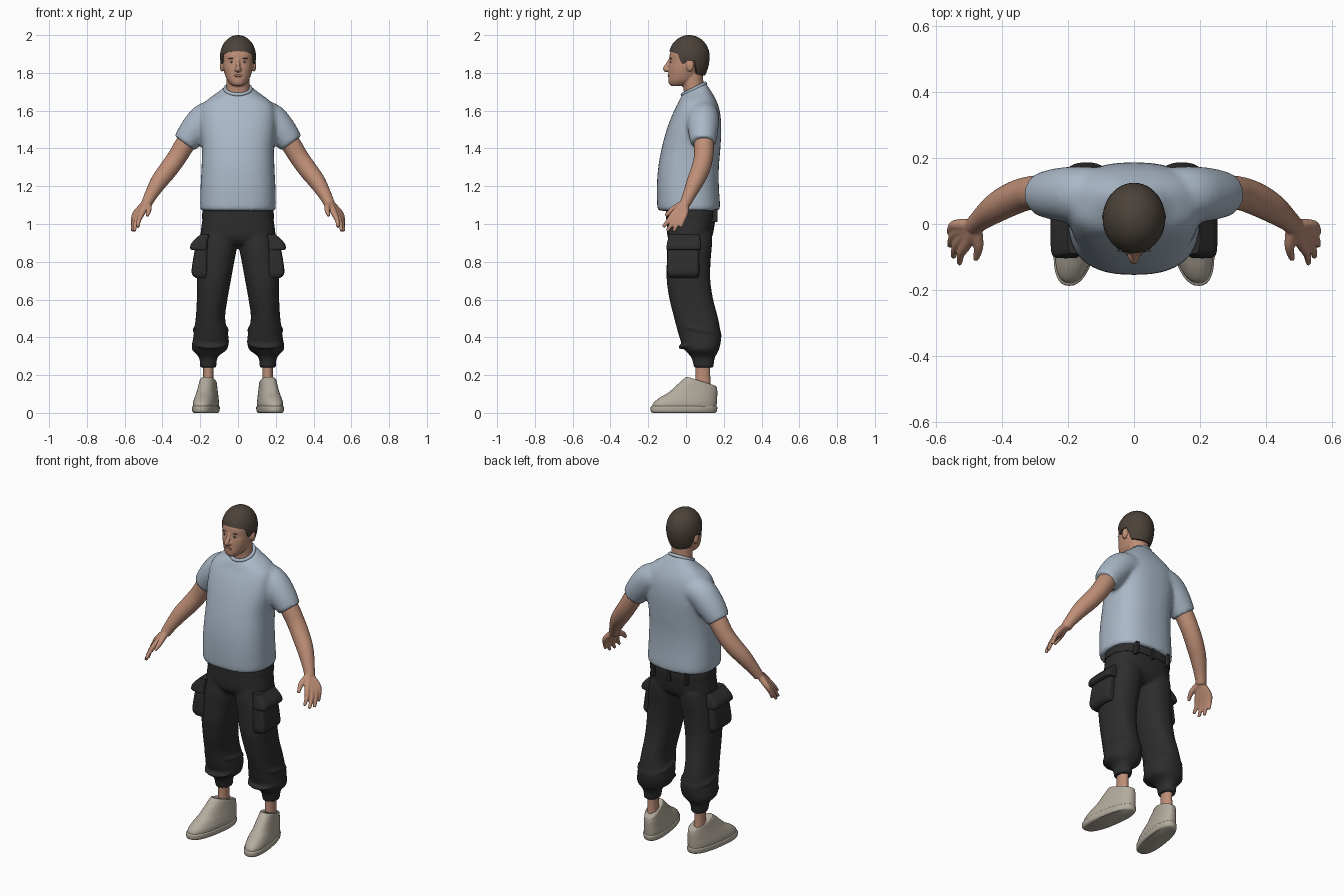
import bpy, bmesh, math
from mathutils import Vector, Matrix
from mathutils.bvhtree import BVHTree

if "Cube" in bpy.data.objects:
    bpy.data.objects.remove(bpy.data.objects["Cube"])


def material(name, rgb):
    m = bpy.data.materials.new(name)
    m.diffuse_color = (*rgb, 1)
    m.use_nodes = True
    m.node_tree.nodes["Principled BSDF"].inputs["Base Color"].default_value = m.diffuse_color
    return m


SKIN = material("skin", (0.52, 0.275, 0.185))
HAIR = material("dark brown hair", (0.07, 0.054, 0.042))
SHIRT = material("pale blue cloth", (0.40, 0.48, 0.57))
CLOTH = material("black cloth", (0.026, 0.026, 0.027))
SHOE = material("beige shoe", (0.45, 0.41, 0.34))
LIP = material("lip", (0.37, 0.16, 0.12))
WHITE = material("eye white", (0.55, 0.50, 0.46))
DARK = material("iris", (0.03, 0.022, 0.018))


def spline(keys, steps=5):
    """Smoothly interpolate rows of numbers (Catmull-Rom)."""
    out = []
    for i in range(len(keys) - 1):
        a, b, c, d = (keys[max(i - 1, 0)], keys[i], keys[i + 1],
                      keys[min(i + 2, len(keys) - 1)])
        for k in range(steps):
            t = k / steps
            out.append([0.5 * (2 * q + (r - p) * t + (2 * p - 5 * q + 4 * r - s) * t * t
                               + (3 * q - p - 3 * r + s) * t ** 3)
                        for p, q, r, s in zip(a, b, c, d)])
    return out + [list(keys[-1])]


def skin_rings(bm, rings):
    """Join rings of points into a closed skin."""
    rows = [[bm.verts.new(p) for p in ring] for ring in rings]
    n = len(rows[0])
    for a, b in zip(rows, rows[1:]):
        for i in range(n):
            bm.faces.new((a[i], a[(i + 1) % n], b[(i + 1) % n], b[i]))
    bm.faces.new(rows[0][::-1])
    bm.faces.new(rows[-1])


def upright(bm, keys, p=2.3, n=40):
    """Loft of level rings; keys are z, x0, x1, y0, y1 and optional tilt."""
    rings = []
    for z, x0, x1, y0, y1, tilt in spline([(*k, 0)[:6] for k in keys]):
        ring = []
        for i in range(n):
            a = math.tau * i / n
            c, s = math.cos(a), math.sin(a)
            u = math.copysign(abs(c) ** (2 / p), c)
            v = math.copysign(abs(s) ** (2 / p), s)
            dy = (y1 - y0) / 2 * v
            ring.append(((x0 + x1) / 2 + (x1 - x0) / 2 * u, (y0 + y1) / 2 + dy, z + tilt * dy))
        rings.append(ring)
    skin_rings(bm, rings)


def limb(bm, keys, n=20):
    """Round tube; keys are x, y, z, radius."""
    rows = spline(keys)
    pts = [Vector(r[:3]) for r in rows]
    rings = []
    for i, r in enumerate(rows):
        t = (pts[min(i + 1, len(pts) - 1)] - pts[max(i - 1, 0)]).normalized()
        u = t.cross(Vector((0, 1, 0))).normalized()
        v = u.cross(t)
        rings.append([pts[i] + r[3] * (u * math.cos(math.tau * k / n) + v * math.sin(math.tau * k / n))
                      for k in range(n)])
    skin_rings(bm, rings)


def blob(bm, at, size):
    bmesh.ops.create_uvsphere(bm, u_segments=20, v_segments=12, radius=1,
                              matrix=Matrix.Translation(at) @ Matrix.Diagonal((*size, 1)))


def mirror(bm):
    geom = bm.verts[:] + bm.edges[:] + bm.faces[:]
    new = bmesh.ops.duplicate(bm, geom=geom)["geom"]
    for v in new:
        if isinstance(v, bmesh.types.BMVert):
            v.co.x = -v.co.x


def finish(name, bm, mat, voxel=0, smooth=4):
    """Make the object; a voxel size fuses overlapping pieces into one skin."""
    bmesh.ops.recalc_face_normals(bm, faces=bm.faces[:])
    me = bpy.data.meshes.new(name)
    bm.to_mesh(me)
    bm.free()
    me.materials.append(mat)
    ob = bpy.data.objects.new(name, me)
    bpy.context.collection.objects.link(ob)
    bpy.ops.object.select_all(action='DESELECT')
    ob.select_set(True)
    bpy.context.view_layer.objects.active = ob
    if voxel:
        r = ob.modifiers.new("fuse", 'REMESH')
        r.mode, r.voxel_size, r.use_smooth_shade = 'VOXEL', voxel, True
        s = ob.modifiers.new("soften", 'SMOOTH')
        s.factor, s.iterations = 0.5, smooth
    else:
        bpy.ops.object.shade_smooth_by_angle(angle=math.radians(40))
    return ob


# shirt: sleeves fused to the torso
bm = bmesh.new()
limb(bm, [(.08, .09, 1.575, .08), (.165, .09, 1.56, .085), (.23, .09, 1.495, .08),
          (.282, .09, 1.427, .066)], 28)
mirror(bm)
upright(bm, [(z, -h, h, a, b, t) for z, h, a, b, t in (
    (1.07, .19, -.142, .168, 0), (1.09, .2, -.152, .18, 0), (1.2, .198, -.154, .174, 0),
    (1.3, .193, -.147, .174, 0), (1.4, .191, -.129, .182, 0), (1.5, .2, -.102, .187, 0),
    (1.58, .2, -.072, .182, 0), (1.63, .188, -.047, .17, 0), (1.665, .152, -.035, .15, .1),
    (1.692, .108, -.03, .125, .3), (1.715, .075, -.02, .105, .5))], 2.5)
finish("shirt", bm, SHIRT, 0.011)

# collar band
bpy.ops.mesh.primitive_torus_add(major_radius=.067, minor_radius=.010, major_segments=40, minor_segments=10,
                                 location=(0, .042, 1.715), rotation=(.46, 0, 0))
collar = bpy.context.object
collar.name = "collar"
collar.data.materials.append(SHIRT)
bpy.ops.object.shade_smooth()

# trousers: baggy legs with cuffs fused to the hips
bm = bmesh.new()
upright(bm, [(.24, .115, .2, .042, .145), (.29, .11, .205, .03, .152), (.315, .085, .225, .01, .165),
             (.34, .056, .245, -.01, .176), (.4, .05, .237, -.035, .186), (.5, .068, .224, -.062, .17),
             (.6, .056, .218, -.087, .144), (.7, .038, .217, -.102, .129), (.8, .02, .21, -.102, .13),
             (.88, .005, .204, -.1, .137), (.95, .002, .19, -.09, .14)])
# slack folds above the cuffs and behind the knees
for z, tilt in ((.375, .25), (.44, -.2)):
    upright(bm, [(z - .012, .06, .23, -.03, .175, tilt), (z, .046, .243, -.043, .189, tilt),
                 (z + .012, .06, .23, -.03, .175, tilt)])
mirror(bm)
upright(bm, [(.89, -.165, .165, -.07, .1), (.93, -.197, .197, -.097, .137), (1, -.192, .192, -.102, .152),
             (1.05, -.184, .184, -.1, .157), (1.1, -.176, .176, -.1, .15)], 2.5)
finish("trousers", bm, CLOTH, 0.009)

# belt with loops
bm = bmesh.new()
upright(bm, [(1.025, -.191, .191, -.106, .159), (1.05, -.19, .19, -.106, .162),
             (1.085, -.185, .185, -.105, .16)], 2.5)
for x in (-.11, 0, .11):
    upright(bm, [(1.01, x - .01, x + .01, .12, .168), (1.08, x - .01, x + .01, .12, .168)], 6)
finish("belt", bm, CLOTH)

# cargo pockets and their flaps
bm = bmesh.new()
upright(bm, [(.715, .16, .225, -.09, .062), (.74, .16, .245, -.1, .07), (.8, .16, .24, -.1, .07),
             (.9, .16, .222, -.095, .07)], 6)
mirror(bm)
finish("cargo_pockets", bm, CLOTH)
bm = bmesh.new()
upright(bm, [(.862, .16, .245, -.1, .078), (.872, .16, .253, -.104, .08), (.9, .16, .245, -.1, .078),
             (.945, .15, .2, -.09, .07)], 6)
mirror(bm)
finish("pocket_flaps", bm, CLOTH)


def shoe_part(name, keys):
    bm = bmesh.new()
    upright(bm, [(z, -h, h, a, b, t) for z, h, a, b, t in keys], 2.4)
    for v in bm.verts:  # feet turn outward
        v.co.x += .155 + .15 * (.09 - v.co.y)
    mirror(bm)
    finish(name, bm, SHOE)


shoe_part("shoe_uppers", ((.02, .06, -.18, .16, 0), (.05, .062, -.174, .163, 0), (.08, .057, -.14, .165, 0),
                          (.11, .051, -.09, .166, 0), (.14, .046, -.045, .164, -.1),
                          (.165, .042, 0, .16, -.3), (.167, .036, .008, .152, -.3)))
shoe_part("shoe_soles", ((0, .057, -.176, .155, 0), (.008, .064, -.186, .163, 0),
                         (.03, .066, -.187, .166, 0), (.036, .06, -.18, .16, 0)))

# ankles
bm = bmesh.new()
upright(bm, [(.1, .128, .188, .045, .135), (.2, .13, .184, .05, .128), (.27, .128, .186, .05, .13)], 2)
mirror(bm)
finish("ankles", bm, SKIN)

# arms and hands
bm = bmesh.new()
limb(bm, [(.2, .09, 1.53, .05), (.275, .095, 1.43, .053), (.325, .092, 1.35, .051), (.372, .075, 1.285, .05),
          (.42, .048, 1.222, .045), (.463, .015, 1.15, .034), (.485, -.005, 1.105, .029)])
wrist = (.482, -.005, 1.115, .02)
for knuckle, tip in (((.507, -.06, 1.06), (.53, -.121, .983)), ((.523, -.043, 1.05), (.548, -.1, .963)),
                     ((.534, -.023, 1.05), (.558, -.066, .961)), ((.539, -.003, 1.06), (.559, -.028, .983))):
    mid = [k * .5 + t * .5 for k, t in zip(knuckle, tip)]
    limb(bm, [wrist, (*knuckle, .017), (mid[0] + .006, mid[1], mid[2], .0125), (*tip, .009)], 12)
limb(bm, [(.48, -.01, 1.11, .02), (.472, -.06, 1.085, .016), (.474, -.085, 1.065, .013),
          (.481, -.108, 1.043, .009)], 12)
mirror(bm)
finish("arms", bm, SKIN, 0.005, 3)

# head with neck, nose and ears
bm = bmesh.new()
for x in (-1, 1):
    blob(bm, (x * .085, .022, 1.838), (.012, .02, .032))
    blob(bm, (x * .011, -.097, 1.818), (.009, .009, .008))
limb(bm, [(0, -.083, 1.872, .009), (0, -.097, 1.845, .011), (0, -.109, 1.822, .0135), (0, -.098, 1.81, .012)], 14)
upright(bm, [(1.64, -.068, .068, -.01, .1), (1.7, -.062, .062, -.012, .096), (1.75, -.06, .06, -.018, .092),
             (1.8, -.06, .06, -.02, .09)], 2)
upright(bm, [(z, -h, h, a, b) for z, h, a, b in (
    (1.73, .026, -.078, -.02), (1.742, .042, -.09, .02), (1.765, .059, -.094, .055), (1.8, .072, -.093, .08),
    (1.83, .079, -.091, .095), (1.86, .082, -.087, .108), (1.9, .085, -.086, .114), (1.94, .078, -.07, .1),
    (1.97, .052, -.042, .075), (1.985, .028, -.01, .045))], 2.2)
head = finish("head", bm, SKIN, 0.0045, 3)

# hair cap: a dome whose lower edge follows the hairline
LINE = [(-1, 1.785), (-.45, 1.795), (-.25, 1.865), (.15, 1.865), (.25, 1.85), (.4, 1.85), (.55, 1.9), (1.01, 1.915)]


def hairline(f):
    for (a, za), (b, zb) in zip(LINE, LINE[1:]):
        if f <= b:
            return za + (zb - za) * (f - a) / (b - a)


bm = bmesh.new()
rings = []
for k in range(-1, 17):
    ring = []
    for i in range(96):
        a = math.tau * i / 96
        low = hairline(max(-1, -math.sin(a)))
        z = low + (2 - low) * math.sin(max(k, 0) / 16 * math.pi / 2 * .985)
        d = z - 1.888
        r = math.sqrt(max(0, 1 - (d / (.1122 if d > 0 else .16)) ** 2)) * (.82 if k < 0 else 1)
        ring.append((.095 * r * math.cos(a), .017 + .108 * r * math.sin(a), z))
    rings.append(ring)
skin_rings(bm, rings)
finish("hair", bm, HAIR)

# painted face details, seated on the face surface
surface = BVHTree.FromObject(head, bpy.context.evaluated_depsgraph_get())


def on_face(name, mat, spots, size):
    bm = bmesh.new()
    for x, z in spots:
        hit = surface.ray_cast(Vector((x, -1, z)), Vector((0, 1, 0)))[0]
        blob(bm, (x, hit.y if hit else -.08, z), size)
    finish(name, bm, mat)


on_face("eyes", WHITE, [(-.033, 1.858), (.033, 1.858)], (.012, .003, .005))
on_face("irises", DARK, [(-.033, 1.858), (.033, 1.858)], (.005, .0045, .005))
on_face("eyebrows", HAIR, [(-.034, 1.876), (.034, 1.876)], (.018, .004, .003))
on_face("lips", LIP, [(-.009, 1.785), (.009, 1.785)], (.015, .004, .006))
